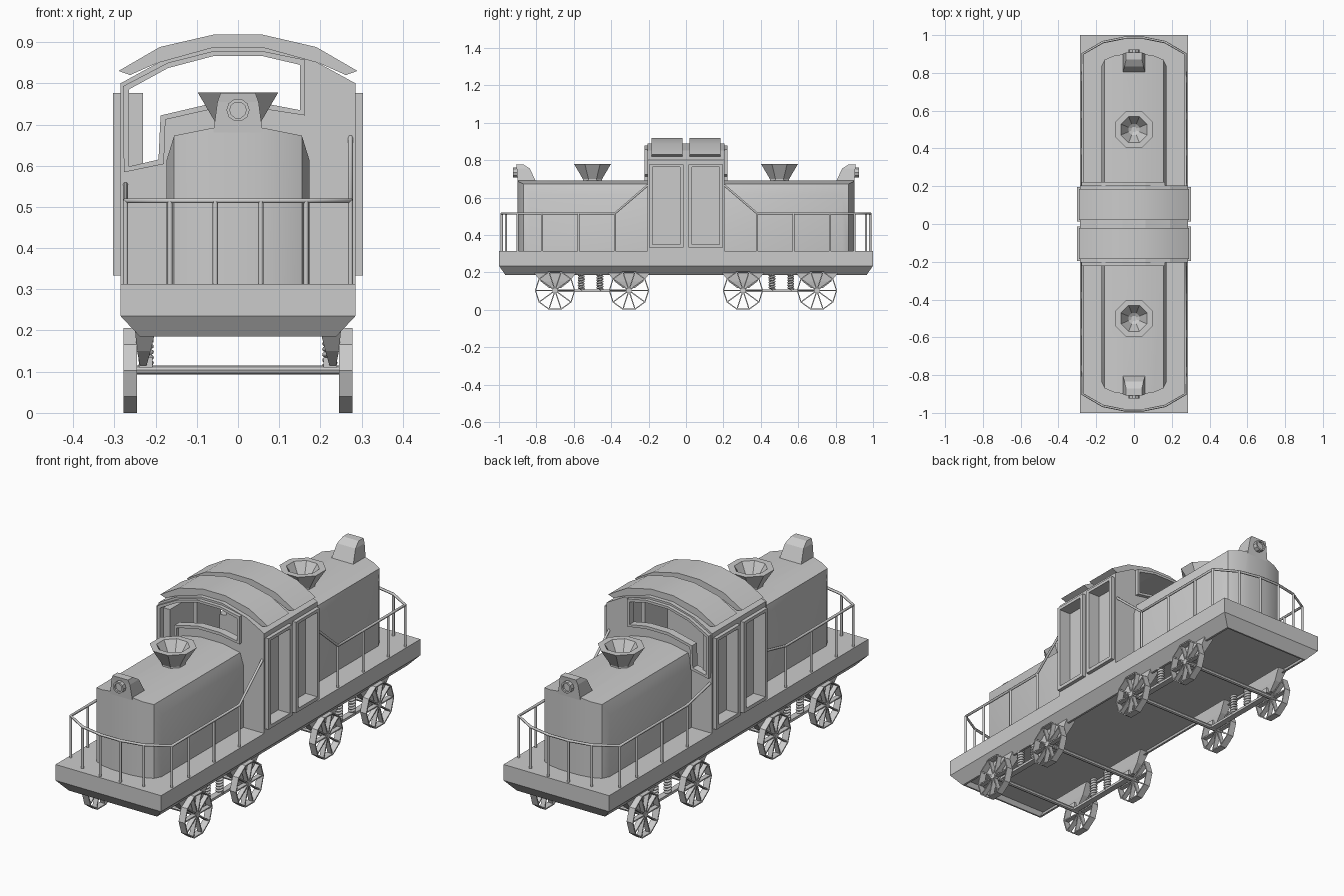
import bpy, bmesh
from math import sin, cos, pi
from mathutils import Vector

if "Cube" in bpy.data.objects:
    bpy.data.objects.remove(bpy.data.objects["Cube"])


def smooth(ob):
    bpy.ops.object.select_all(action='DESELECT')
    ob.select_set(True)
    bpy.context.view_layer.objects.active = ob
    bpy.ops.object.shade_smooth_by_angle(angle=pi / 5)


def finish(name, bm):
    bmesh.ops.recalc_face_normals(bm, faces=bm.faces[:])
    me = bpy.data.meshes.new(name)
    bm.to_mesh(me)
    bm.free()
    ob = bpy.data.objects.new(name, me)
    bpy.context.collection.objects.link(ob)
    return ob


def place(axis, u, v, d):
    return {'x': (d, u, v), 'y': (u, d, v), 'z': (u, v, d)}[axis]


def add_loft(bm, loops, closed=False):
    rows = [[bm.verts.new(p) for p in lp] for lp in loops]
    n = len(rows[0])
    pairs = list(zip(rows, rows[1:])) + ([(rows[-1], rows[0])] if closed else [])
    for a, b in pairs:
        for i in range(n):
            j = (i + 1) % n
            bm.faces.new((a[i], a[j], b[j], b[i]))
    if not closed:
        bm.faces.new(rows[0])
        bm.faces.new(rows[-1])


def loft(name, loops):
    bm = bmesh.new()
    add_loft(bm, loops)
    return finish(name, bm)


def prism(name, pts, axis, a, b):
    return loft(name, [[place(axis, u, v, d) for u, v in pts] for d in (a, b)])


def add_ring(bm, outer, inner, axis, a, b):
    add_loft(bm, [[place(axis, u, v, d) for u, v in lp]
                  for lp, d in ((outer, a), (outer, b), (inner, b), (inner, a))], True)


def rect(u0, u1, v0, v1):
    return [(u0, v0), (u1, v0), (u1, v1), (u0, v1)]


def box(name, x0, x1, y0, y1, z0, z1):
    return prism(name, rect(x0, x1, y0, y1), 'z', z0, z1)


def circle(n, r, cu=0, cv=0, start=0):
    return [(cu + r * cos(start + 2 * pi * i / n), cv + r * sin(start + 2 * pi * i / n)) for i in range(n)]


def boolean(ob, cutter, op='DIFFERENCE', keep=False):
    m = ob.modifiers.new('cut', 'BOOLEAN')
    m.object, m.operation, m.solver = cutter, op, 'EXACT'
    bpy.context.view_layer.objects.active = ob
    bpy.ops.object.modifier_apply(modifier=m.name)
    if not keep:
        bpy.data.objects.remove(cutter)


def tubes(name, paths, r, res=1):
    cu = bpy.data.curves.new(name, 'CURVE')
    cu.dimensions, cu.bevel_depth, cu.bevel_resolution, cu.use_fill_caps = '3D', r, res, True
    for path in paths:
        sp = cu.splines.new('POLY')
        sp.points.add(len(path) - 1)
        for p, co in zip(sp.points, path):
            p.co = (*co, 1)
    ob = bpy.data.objects.new(name, cu)
    bpy.context.collection.objects.link(ob)
    return ob


def mirrored(half):
    return half + [(-u, v) for u, v in reversed(half)]


# Platform: tapered skirt around a recessed underside
loft('platform', [[(*p, z) for p in rect(-x, x, -y, y)]
                  for x, y, z in ((.275, .99, .24), (.228, .957, .185),
                                  (.238, .965, .185), (.285, 1, .235), (.285, 1, .313))])

# Cab shell
cab = prism('cab', mirrored([(.285, .31), (.285, .8), (.19, .852), (.06, .888)]), 'y', -.205, .205)
boolean(cab, prism('cab_inside', mirrored([(.265, .33), (.265, .788), (.18, .836), (.06, .868)]), 'y', -.185, .185))
window = [(-.265, .598), (-.193, .615), (-.188, .722), (-.06, .752), (.06, .752), (.15, .735),
          (.15, .845), (.06, .866), (-.06, .866), (-.17, .837), (-.265, .785)]
surround = [(-.277, .584), (-.18, .604), (-.176, .712), (-.06, .738), (.06, .738), (.163, .722),
            (.163, .857), (.06, .878), (-.06, .878), (-.17, .85), (-.279, .793)]
boolean(cab, prism('window_cutter', window, 'y', -.3, .3))

# Recessed doors, two on each side
for sx in (-1, 1):
    for sy in (-1, 1):
        door = box('door', sx * .23, sx * .303, sy * .014, sy * .197, .333, .777)
        cutter = box('door_recess', sx * .24, sx * .33, sy * .032, sy * .179, .35, .762)
        boolean(cab, cutter, keep=True)
        boolean(door, cutter)

roof_top = mirrored([(.29, .83), (.19, .888), (.06, .918)])
roof_under = mirrored([(.262, .82), (.19, .852), (.06, .887)])
railing_plan = [(.055, .985), (.165, .963), (.273, .9), (.273, .77), (.273, .575), (.273, .38)]

for sy in (-1, 1):
    # Roof band and window surround
    smooth(prism('roof_band', roof_top + roof_under[::-1], 'y', sy * .02, sy * .185))
    bm = bmesh.new()
    add_ring(bm, surround, window, 'y', sy * .2, sy * .223)
    finish('window_frame', bm)

    # Engine hood: arched section trimmed by a rounded plan
    hood = prism('hood', mirrored([(.173, .31), (.173, .615), (.155, .673), (.06, .692)]), 'y', sy * .19, sy * .95)
    plan = mirrored([(.2, sy * .1), (.2, sy * .8), (.173, sy * .835), (.155, sy * .87), (.11, sy * .89), (.05, sy * .9)])
    boolean(hood, prism('hood_plan', plan, 'z', .2, .8), 'INTERSECT')
    smooth(hood)

    # Funnel with a hollow mouth
    loft('funnel', [[(x, y, z) for x, y in circle(8, r, 0, sy * .5, pi / 8)]
                    for r, z in ((.055, .68), (.055, .698), (.106, .778), (.075, .778), (.032, .71), (.015, .7))])

    # Headlamp
    loft('lamp_housing', [[(x, sy * y, z) for x, y in rect(-w, w, y0, y1)]
                          for w, y0, y1, z in ((.06, .80, .9, .68), (.05, .835, .905, .755), (.042, .87, .908, .777))])
    lens = bmesh.new()
    add_ring(lens, circle(10, .028, 0, .735), circle(10, .02, 0, .735), 'y', sy * .89, sy * .925)
    add_loft(lens, [[place('y', u, v, sy * d) for u, v in circle(10, .02, 0, .735)] for d in (.89, .915)])
    finish('lamp_lens', lens)

    # Railing with lower left and higher right sloped ends
    left = [(-x, y) for x, y in reversed(railing_plan)]
    pts = [(x, sy * y) for x, y in left + railing_plan]
    rail = [(-.273, sy * .2, .555)] + [(x, y, .515) for x, y in pts] + [(.273, sy * .2, .67)]
    tubes('railing', [rail] + [[(x, y, .305), (x, y, .515)] for x, y in pts], .0065)

# Running gear
for sy in (-1, 1):
    for y in (.305, .7):
        cy = sy * y
        prism('axle', circle(8, .011, cy, .104), 'x', -.25, .25)
        for sx in (-1, 1):
            # Ten-sided spoked wheel
            bm = bmesh.new()
            add_ring(bm, circle(10, .108, cy, .103), circle(10, .102, cy, .103), 'x', sx * .245, sx * .278)
            add_loft(bm, [[place('x', u, v, sx * d) for u, v in circle(10, .014, cy, .103)] for d in (.247, .276)])
            for i in range(10):
                a = 2 * pi * i / 10
                out, side = Vector((cos(a), sin(a))), Vector((-sin(a), cos(a))) * .003
                c = Vector((cy, .103))
                spoke = [c + out * .01 - side, c + out * .104 - side, c + out * .104 + side, c + out * .01 + side]
                add_loft(bm, [[place('x', p.x, p.y, sx * d) for p in spoke] for d in (.25, .273)])
            finish('wheel', bm)
            # Axle bracket tapering down from the platform
            loft('axle_bracket', [[(sx * x, yy, z) for x, yy in rect(x0, x1, cy - h, cy + h)]
                                  for x0, x1, h, z in ((.2, .25, .115, .2), (.212, .245, .075, .15), (.222, .238, .03, .115))])
            box('axle_box', sx * .208, sx * .24, cy - .018, cy + .018, .11, .134)
    for sx in (-1, 1):
        box('side_bar', sx * .208, sx * .238, sy * .305, sy * .7, .096, .108)
        # Coil springs
        coils = [[(sx * .223 + .013 * cos(t * pi / 4), sy * y + .013 * sin(t * pi / 4), .108 + .1 * t / 60)
                  for t in range(61)] for y in (.46, .56)]
        tubes('coil_springs', coils, .006)
